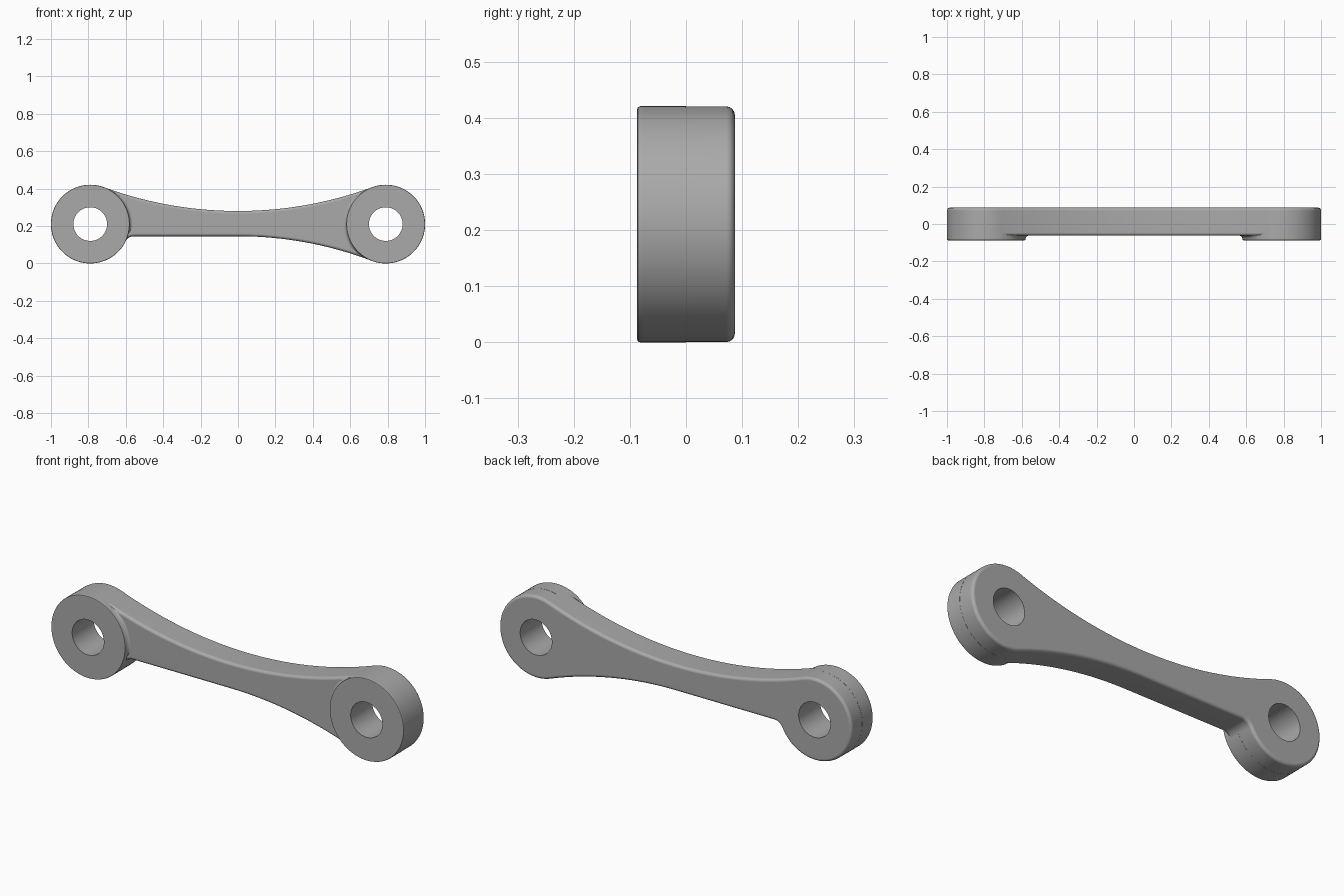
import bpy, bmesh
from math import sin, cos, pi, radians, sqrt, atan2

cube = bpy.data.objects.get("Cube")
if cube:
    bpy.data.objects.remove(cube, do_unlink=True)

CX, CZ, R, HOLE = 0.79, 0.21, 0.21, 0.09      # eye centres and radii
FRONT, FLOOR, BACK = -0.087, -0.062, 0.087    # depth levels
TOP, BOTTOM, FILLET = 0.28, 0.145, 0.05       # arm waist and corner fillet

grey = bpy.data.materials.new("metal grey")
grey.use_nodes = True
grey.diffuse_color = (0.4, 0.4, 0.4, 1)
grey.node_tree.nodes["Principled BSDF"].inputs["Base Color"].default_value = (0.4, 0.4, 0.4, 1)


def arc(cx, cz, r, a0, a1, n):
    return [(cx + r * cos(a0 + (a1 - a0) * i / n),
             cz + r * sin(a0 + (a1 - a0) * i / n)) for i in range(n + 1)]


def loft(name, rings, bevel=0.0):
    """Skin rings of (x, y, z) points, cap the ends, optionally round the cap rims."""
    bm = bmesh.new()
    loops = [[bm.verts.new(p) for p in ring] for ring in rings]
    n = len(loops[0])
    for a, b in zip(loops, loops[1:]):
        for i in range(n):
            j = (i + 1) % n
            bm.faces.new((a[i], a[j], b[j], b[i]))
    caps = [bm.faces.new(loops[0]), bm.faces.new(loops[-1])]
    bmesh.ops.recalc_face_normals(bm, faces=bm.faces)
    if bevel:
        rims = [e for f in caps for e in f.edges]
        bmesh.ops.bevel(bm, geom=rims, offset=bevel, segments=4, profile=0.5,
                        affect='EDGES', clamp_overlap=False)
    me = bpy.data.meshes.new(name)
    bm.to_mesh(me)
    bm.free()
    me.materials.append(grey)
    ob = bpy.data.objects.new(name, me)
    bpy.context.collection.objects.link(ob)
    return ob


def combine(ob, other, operation):
    """Apply a boolean and discard the helper."""
    mod = ob.modifiers.new(operation, 'BOOLEAN')
    mod.operation, mod.solver, mod.object = operation, 'EXACT', other
    bpy.context.view_layer.objects.active = ob
    bpy.ops.object.modifier_apply(modifier=mod.name)
    bpy.data.objects.remove(other, do_unlink=True)


def tangent_radius(h):
    """Radius of a waist arc at height h above the axis that touches both eyes."""
    return (CX * CX + h * h - R * R) / (2 * (R - h))


# Arm outline, anticlockwise from the bottom centre
r_top, r_low = tangent_radius(TOP - CZ), tangent_radius(CZ - BOTTOM)
a_top = atan2(TOP - CZ + r_top, CX)
a_low = atan2(CZ - BOTTOM + r_low, CX)
f_dz = CZ - BOTTOM + FILLET
f_dx = sqrt((R + FILLET) ** 2 - f_dz ** 2)
a_fil = atan2(f_dz, f_dx)
outline = arc(0, BOTTOM - r_low, r_low, pi / 2, pi - a_low, 32)
outline = [(-x, z) for x, z in outline]                              # lower right sweep
outline += arc(CX, CZ, R, a_low - pi, pi - a_top, 64)[1:]            # right eye
outline += arc(0, TOP + r_top, r_top, -a_top, a_top - pi, 64)[1:]    # upper sweep
outline += arc(-CX, CZ, R, a_top, 2 * pi - a_fil, 64)[1:]            # left eye
outline += arc(f_dx - CX, BOTTOM - FILLET, FILLET, pi - a_fil, pi / 2, 10)[1:]

link = loft("link_arm", [[(x, y, z) for x, z in outline] for y in (FLOOR, BACK)], 0.015)


# Raised eye bosses, flaring softly into the arm floor
def boss(side, lo, lo_taper):
    profile = [(FRONT, -0.005, 0), (FRONT + 0.0015, -0.0015, 0), (FRONT + 0.005, 0, 0)]
    for i in range(1, 7):
        t = i / 6 * pi / 2
        profile.append((FRONT + 0.006 + 0.02 * sin(t), 0, 0.022 * (1 - cos(t))))
    profile += [(FLOOR + 0.012, 0, 0), (0, 0, 0)]
    rings = []
    for y, dr, flare in profile:
        ring = []
        for i in range(128):
            deg = -180 + 360 * i / 128
            w = max(0, min(1, (55 - deg) / 20, (deg - lo) / lo_taper))
            r = R + 0.0004 + dr + flare * w
            a = radians(deg)
            ring.append((side * (CX - r * cos(a)), y, CZ + r * sin(a)))
        rings.append(ring)
    return loft("eye_boss", rings)


for side, lo, taper in ((-1, -14, 10), (1, -55, 20)):
    combine(link, boss(side, lo, taper), 'UNION')

# Bolt holes through both eyes
for side in (-1, 1):
    circle = arc(side * CX, CZ, HOLE, 0, 2 * pi, 64)[:-1]
    cutter = loft("hole_cutter", [[(x, y, z) for x, z in circle] for y in (-0.3, 0.3)])
    combine(link, cutter, 'DIFFERENCE')

# Smooth shading with crisp hole rims
bpy.ops.object.select_all(action='DESELECT')
link.select_set(True)
bpy.context.view_layer.objects.active = link
bpy.ops.object.shade_smooth_by_angle(angle=radians(35))
weighted = link.modifiers.new("weighted normals", 'WEIGHTED_NORMAL')
weighted.keep_sharp = True
